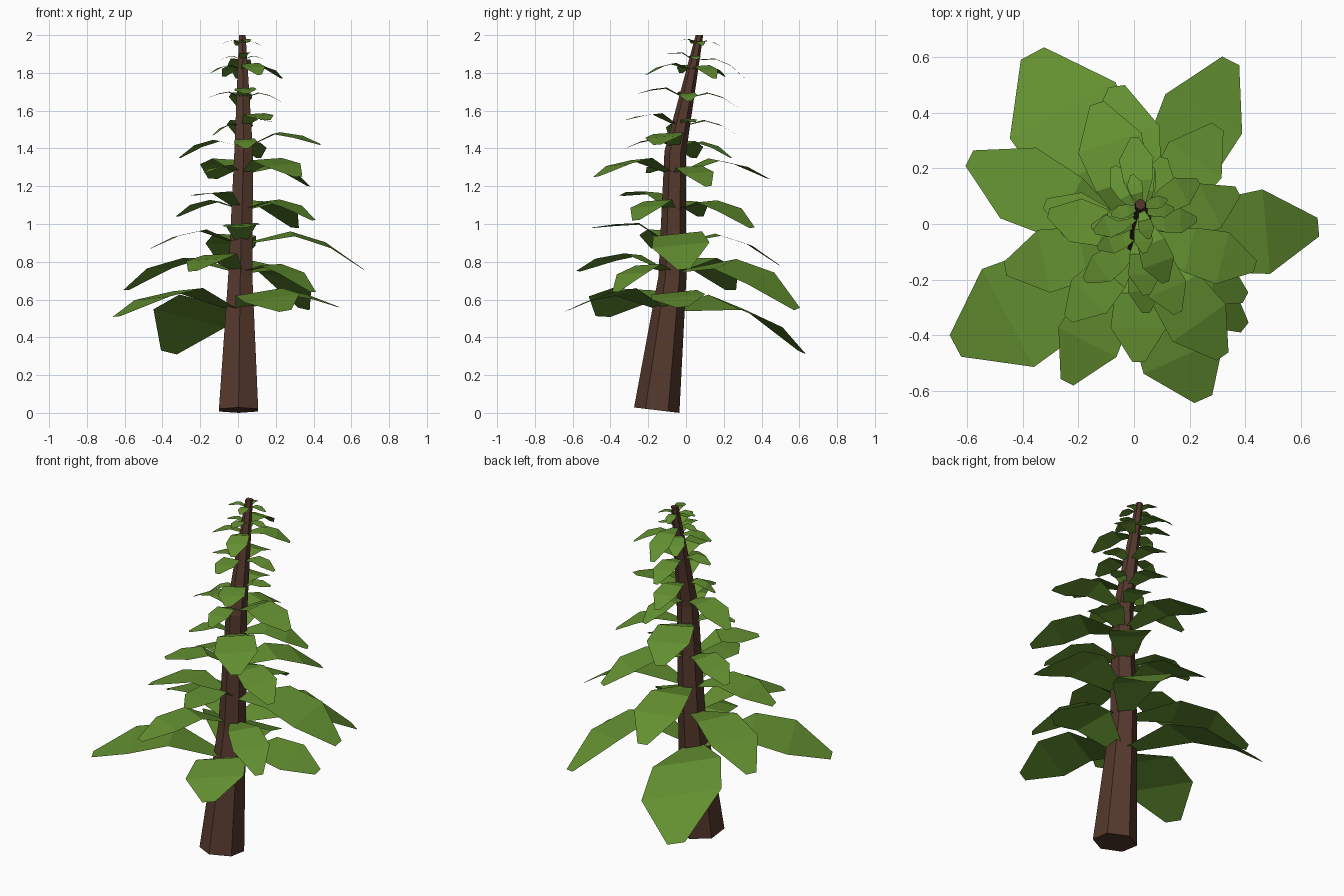
import bpy, math
from mathutils import Vector

if "Cube" in bpy.data.objects:
    bpy.data.objects.remove(bpy.data.objects["Cube"])


def material(name, color):
    m = bpy.data.materials.new(name)
    m.diffuse_color = (*color, 1)
    m.use_nodes = True
    m.node_tree.nodes["Principled BSDF"].inputs["Base Color"].default_value = m.diffuse_color
    return m


bark = material("brown bark", (0.09, 0.04, 0.026))
green = material("leaf green", (0.125, 0.278, 0.03))


def add_mesh(name, verts, faces, mat):
    me = bpy.data.meshes.new(name)
    me.from_pydata(verts, [], faces)
    me.materials.append(mat)
    ob = bpy.data.objects.new(name, me)
    bpy.context.collection.objects.link(ob)
    return ob


# Bent six-sided trunk: (x, y, z, radius, end tilt) of each ring
RINGS = [(0.003, -0.155, 0.0145, 0.12, -0.12), (0.012, -0.072, 0.72, 0.074, -0.05),
         (0.03, -0.057, 1.38, 0.057, -0.1), (0.023, 0.071, 2.0, 0.02, 0)]
verts, faces = [], []
for x, y, z, r, tilt in RINGS:
    for i in range(6):
        a = math.radians(90 + 60 * i)
        dy = r * math.sin(a)
        verts.append((x + r * math.cos(a), y + dy, z + tilt * dy))
for k in range(len(RINGS) - 1):
    for i in range(6):
        j = (i + 1) % 6
        faces.append((6 * k + i, 6 * k + j, 6 * k + 6 + j, 6 * k + 6 + i))
faces += [tuple(range(5, -1, -1)), tuple(range(18, 24))]
add_mesh("trunk", verts, faces, bark)


def trunk_centre(z):
    for a, b in zip(RINGS, RINGS[1:]):
        if z <= b[2]:
            t = (z - a[2]) / (b[2] - a[2])
            return Vector((a[0] + t * (b[0] - a[0]), a[1] + t * (b[1] - a[1]), z))


# One drooping leaf: narrow root, broad shoulder, small blunt tip, slight roll
def leaf(verts, faces, z, azimuth, length, rise, width, roll):
    a = math.radians(azimuth)
    out, side = Vector((math.cos(a), math.sin(a), 0)), Vector((-math.sin(a), math.cos(a), roll))
    c = trunk_centre(z)
    peak = 0.4 * rise + 0.16 * length
    shoulder = peak + 0.32 * (rise - peak)
    n = len(verts)
    for t, w, h in ((0.06, 0.25, 0), (0.42, 0.85, peak), (0.71, 1, shoulder), (1, 0.22, rise)):
        p = c + out * (t * length) + Vector((0, 0, h))
        half = side * (w * width * length / 2)
        verts += [p - half, p + half]
    faces += [(n + k, n + k + 2, n + k + 3, n + k + 1) for k in (0, 2, 4)]


# One whorl of four leaves
def tier(name, z, azimuths, lengths, rises, width=0.46, rolls=(.06, .06, .06, .06)):
    v, f = [], []
    for a, l, r, roll in zip(azimuths, lengths, rises, rolls):
        leaf(v, f, z, a, l, r, width, roll)
    add_mesh(name, v, f, green)


# Leaf whorls from bottom to top
tier("leaves_1", 0.55, (8, 118, 208, 294), (.53, .8, .74, .59), (.01, -.23, -.04, -.01),
     0.54, (.1, .22, .05, .15))
tier("leaves_2", 0.75, (63, 153, 243, 322), (.74, .68, .56, .49), (-.2, -.1, 0, -.11),
     0.42, (.2, 0, .05, .05))
tier("leaves_3", 0.90, (5, 98, 191, 270), (.65, .57, .49, .43), (-.14, -.12, -.03, .08),
     0.47, (.1, .05, .05, .05))
tier("leaves_4", 1.08, (56, 158, 227, 332), (.5, .37, .38, .43), (-.1, -.04, .07, -.06))
tier("leaves_5", 1.27, (27, 108, 215, 305), (.39, .52, .25, .51), (-.07, -.03, 0, -.02))
tier("leaves_6", 1.41, (75, 165, 273, 346), (.3, .35, .27, .42), (-.06, -.06, -.01, .01))
tier("leaves_7", 1.52, (25, 95, 200, 294), (.17, .3, .17, .32), (.02, -.05, -.05, .03))
tier("leaves_8", 1.67, (4, 94, 184, 274), (.2, .27, .18, .26), (-.02, -.05, 0, .02))
tier("leaves_9", 1.82, (30, 120, 200, 290), (.24, .2, .18, .26), (-.05, -.04, -.02, -.03))
tier("leaves_10", 1.87, (5, 95, 185, 275), (.12, .27, .12, .15), (0, -.1, 0, .03))
tier("leaves_11", 1.955, (15, 105, 195, 285), (.1, .12, .11, .12), (-.01, -.01, 0, .01))
